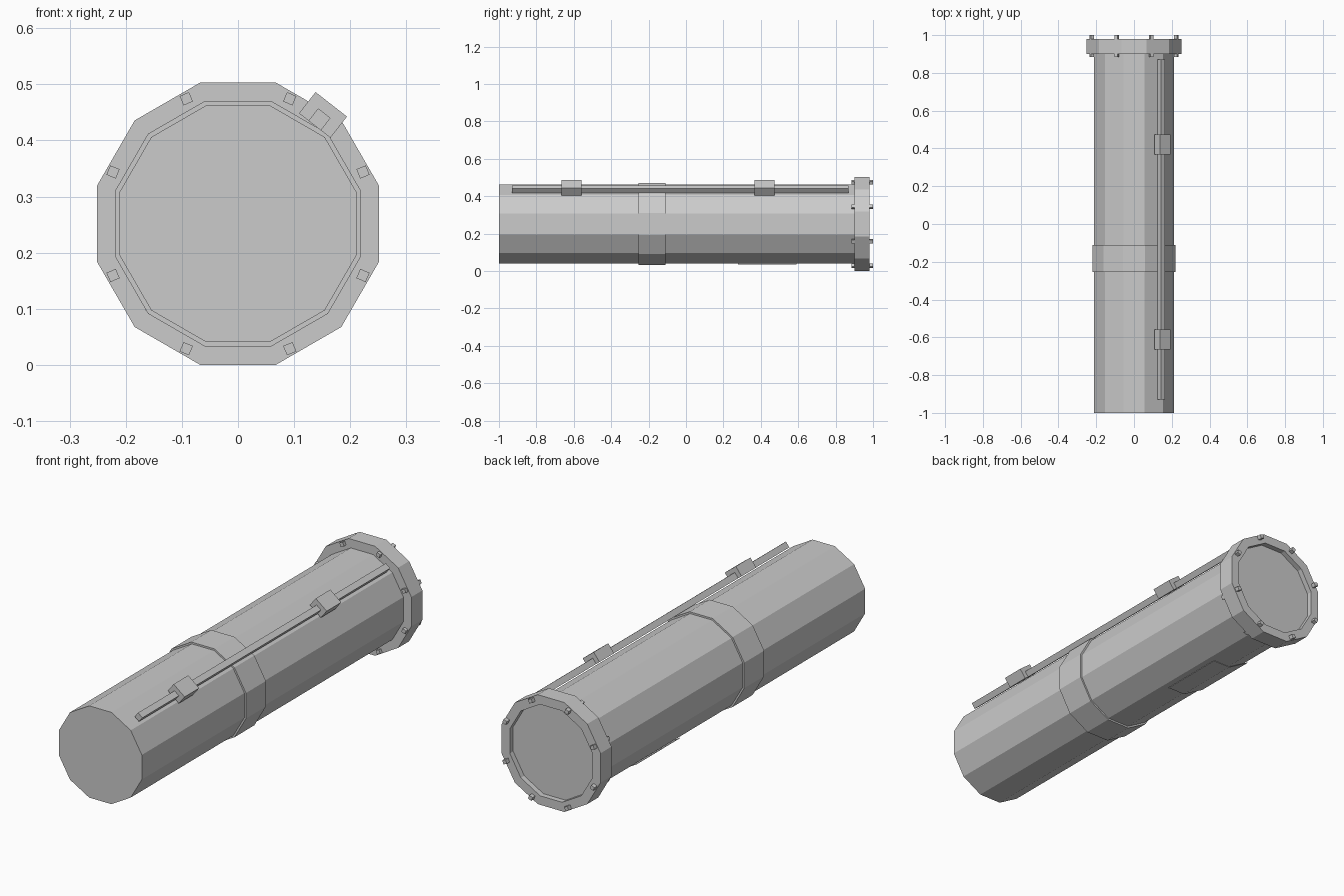
import bpy
from math import cos, sin, tan, pi, radians
from mathutils import Matrix, Vector

SIDES = 12
AXIS_Z = 0.2515   # height of the tube's axis

if "Cube" in bpy.data.objects:
    bpy.data.objects.remove(bpy.data.objects["Cube"], do_unlink=True)

grey = bpy.data.materials.new("plain_grey")
grey.use_nodes = True
grey.diffuse_color = (0.6, 0.6, 0.6, 1)
grey.node_tree.nodes["Principled BSDF"].inputs["Base Color"].default_value = (0.6, 0.6, 0.6, 1)


def add_object(name, verts, faces):
    mesh = bpy.data.meshes.new(name)
    mesh.from_pydata(verts, [], faces)
    mesh.materials.append(grey)
    obj = bpy.data.objects.new(name, mesh)
    bpy.context.collection.objects.link(obj)
    return obj


def ring(apothem, y):
    """Twelve-sided ring around the axis with a flat side on top."""
    r = apothem / cos(pi / SIDES)
    angles = [2 * pi * (k + 0.5) / SIDES for k in range(SIDES)]
    return [(r * cos(a), y, AXIS_Z + r * sin(a)) for a in angles]


def lathe(name, profile, closed=False):
    """Join rings of (apothem, y); open profiles get flat end caps."""
    verts = [v for a, y in profile for v in ring(a, y)]
    n = len(profile)
    faces = []
    for i in range(n if closed else n - 1):
        a, b = i * SIDES, (i + 1) % n * SIDES
        for k in range(SIDES):
            m = (k + 1) % SIDES
            faces.append((a + k, a + m, b + m, b + k))
    if not closed:
        faces.append(tuple(reversed(range(SIDES))))
        faces.append(tuple(range((n - 1) * SIDES, n * SIDES)))
    return add_object(name, verts, faces)


def radial_box(name, degrees, inner, outer, width, y0, y1):
    """Box standing on the tube at an angle around its axis."""
    turn = Matrix.Rotation(-radians(degrees), 3, 'Y')
    verts = [turn @ Vector((r, y, t)) + Vector((0, 0, AXIS_Z))
             for r in (inner, outer) for y in (y0, y1)
             for t in (-width / 2, width / 2)]
    faces = [(0, 1, 3, 2), (4, 6, 7, 5), (0, 4, 5, 1),
             (2, 3, 7, 6), (0, 2, 6, 4), (1, 5, 7, 3)]
    return add_object(name, verts, faces)


# Main tube and middle band
lathe("tube", [(0.211, -1), (0.211, 0.955)])
lathe("middle_band", [(0.21, -0.255), (0.219, -0.255), (0.219, -0.11), (0.21, -0.11)], closed=True)

# End flange, open at the back so the tube end sits recessed
lathe("end_flange", [(0.21, 0.9), (0.2515, 0.9), (0.2515, 0.98), (0.21, 0.98)], closed=True)

# Flange bolts
for i in range(8):
    radial_box(f"flange_bolt_{i + 1}", 22.5 + 45 * i, 0.232, 0.25, 0.018, 0.885, 1.0)

# Side rail with two clamps
radial_box("rail", 52, 0.222, 0.25, 0.028, -0.93, 0.87)
for label, y in (("front", -0.612), ("back", 0.42)):
    radial_box(f"rail_clamp_{label}", 52, 0.222, 0.27, 0.071, y - 0.053, y + 0.053)

# Thin plate wrapped around the underside
d = 0.215
bend = d * tan(pi / SIDES)
reach = 0.107
path = [(0.03, -d), (-bend, -d), (-bend - reach, -d + reach * tan(pi / 6))]
plate = add_object("underside_plate",
                   [(x, y, AXIS_Z + z) for y in (0.277, 0.592) for x, z in path],
                   [(0, 1, 4, 3), (1, 2, 5, 4)])
solid = plate.modifiers.new("thickness", 'SOLIDIFY')
solid.thickness = 0.002
solid.offset = 0

# Consistent outward normals
import bmesh
for obj in bpy.context.collection.objects:
    if obj.type == 'MESH' and grey.name in obj.data.materials:
        bm = bmesh.new()
        bm.from_mesh(obj.data)
        bmesh.ops.recalc_face_normals(bm, faces=bm.faces)
        bm.to_mesh(obj.data)
        bm.free()
